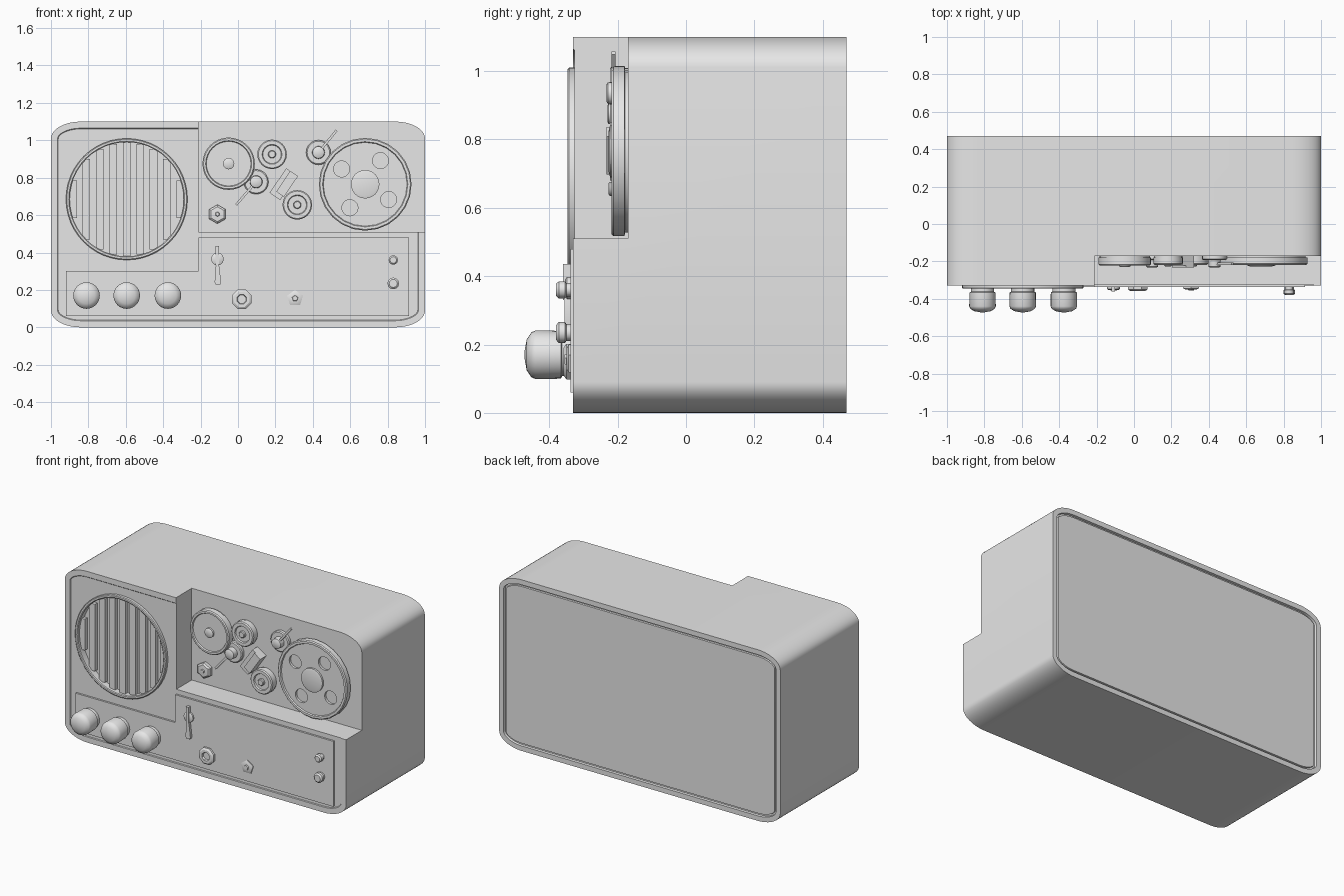
import bpy
import bmesh
from math import sin, cos, pi, radians, sqrt
from mathutils import Vector

cube = bpy.data.objects.get("Cube")
if cube:
    bpy.data.objects.remove(cube, do_unlink=True)

grey = bpy.data.materials.new("light_grey")
grey.use_nodes = True
grey.diffuse_color = (0.8, 0.8, 0.8, 1)
for node in grey.node_tree.nodes:
    if node.type == 'BSDF_PRINCIPLED':
        node.inputs["Base Color"].default_value = (0.8, 0.8, 0.8, 1)


def smooth(obj, angle=35):
    bpy.ops.object.select_all(action='DESELECT')
    obj.select_set(True)
    bpy.context.view_layer.objects.active = obj
    bpy.ops.object.shade_smooth_by_angle(angle=radians(angle))


def finish(name, bm):
    bmesh.ops.recalc_face_normals(bm, faces=bm.faces[:])
    mesh = bpy.data.meshes.new(name)
    bm.to_mesh(mesh)
    bm.free()
    mesh.materials.append(grey)
    obj = bpy.data.objects.new(name, mesh)
    bpy.context.collection.objects.link(obj)
    smooth(obj)
    return obj


def prism_mesh(points, back, front):
    """Outline in x and z, extruded along y."""
    bm = bmesh.new()
    face = bm.faces.new([bm.verts.new((x, back, z)) for x, z in points])
    made = bmesh.ops.extrude_face_region(bm, geom=[face])["geom"]
    verts = [v for v in made if isinstance(v, bmesh.types.BMVert)]
    bmesh.ops.translate(bm, verts=verts, vec=(0, front - back, 0))
    bmesh.ops.recalc_face_normals(bm, faces=bm.faces[:])
    return bm


def prism(name, points, back, front):
    return finish(name, prism_mesh(points, back, front))


def box(name, x0, x1, z0, z1, back, front):
    return prism(name, [(x0, z0), (x1, z0), (x1, z1), (x0, z1)], back, front)


def bar(name, start, end, width, back, front):
    """Straight bar between two points in x and z."""
    a, b = Vector(start), Vector(end)
    d = (b - a).normalized() * width / 2
    n = Vector((-d.y, d.x))
    return prism(name, [a + n, a - n, b - n, b + n], back, front)


def lathe(name, x, z, profile, sides=32, turn=0.0):
    """Turned part about the y direction; profile holds radius and y, back to front."""
    bm = bmesh.new()
    rings = []
    for r, y in profile:
        angles = [turn + 2 * pi * i / sides for i in range(sides)]
        rings.append([bm.verts.new((x + r * cos(a), y, z + r * sin(a))) for a in angles])
    for low, high in zip(rings, rings[1:]):
        for i in range(sides):
            j = (i + 1) % sides
            bm.faces.new((low[i], low[j], high[j], high[i]))
    bm.faces.new(rings[0])
    bm.faces.new(rings[-1])
    return finish(name, bm)


def cut(obj, cutter):
    cutter.hide_render = True
    mod = obj.modifiers.new("cut", 'BOOLEAN')
    mod.operation = 'DIFFERENCE'
    mod.solver = 'EXACT'
    mod.object = cutter
    bpy.context.view_layer.objects.active = obj
    bpy.ops.object.modifier_apply(modifier=mod.name)
    bpy.data.objects.remove(cutter, do_unlink=True)


# Cabinet: rounded block with a lipped front and a grooved back panel
FRONT, BACK, DECK, TOP = -0.33, 0.47, -0.17, 1.1
RX, RZ, STEPS = 0.16, 0.09, 10
outline = []
for quarter, (sx, sz) in enumerate([(1, 1), (-1, 1), (-1, -1), (1, -1)]):
    for i in range(STEPS + 1):
        a = (quarter + i / STEPS) * pi / 2
        outline.append((sx * (1 - RX) + RX * cos(a),
                        TOP / 2 + sz * (TOP / 2 - RZ) + RZ * sin(a)))
bm = prism_mesh(outline, BACK, FRONT)


def inset(side, width, depth):
    bm.faces.ensure_lookup_table()
    face = max(bm.faces, key=lambda f: f.normal.y * side * f.calc_area())
    bmesh.ops.inset_region(bm, faces=[face], thickness=width, depth=depth)
    bm.normal_update()


inset(1, 0.032, 0)
inset(1, 0.002, -0.015)
inset(1, 0.01, 0)
inset(1, 0.002, 0.01)
inset(-1, 0.035, 0)
inset(-1, 0.004, -0.004)
cabinet = finish("cabinet", bm)
cut(cabinet, box("deck_cutter", -0.21, 1.2, 0.51, 1.3, DECK, -0.6))

# Speaker: round recess, ring and vertical slats
SX, SZ, SR = -0.595, 0.685, 0.305
cut(cabinet, lathe("speaker_cutter", SX, SZ, [(SR, -0.27), (SR, -0.5)], 48))
smooth(cabinet)
lathe("speaker_ring", SX, SZ, [(0.325, -0.3), (0.325, -0.342), (0.32, -0.346),
                               (0.31, -0.346), (SR, -0.342), (SR, -0.275)], 48)
for i in range(-4, 5):
    x = SX + i * 0.072
    h = sqrt(SR ** 2 - (abs(i) * 0.072) ** 2)
    box("speaker_slat", x - 0.021, x + 0.021, SZ - h, SZ + h, -0.268, -0.325)

# Control panel: stepped plate below the speaker and deck
prism("control_panel", [(-0.92, 0.06), (0.915, 0.06), (0.915, 0.48),
                        (-0.21, 0.48), (-0.21, 0.3), (-0.92, 0.3)], -0.32, -0.338)

# Three large knobs
for x in (-0.81, -0.595, -0.375):
    lathe("large_knob", x, 0.17, [(0.062, -0.33), (0.062, -0.362), (0.07, -0.366),
                                  (0.071, -0.44), (0.066, -0.452), (0.045, -0.466),
                                  (0.012, -0.472)], 24)

# Key in its lock
lathe("key_lock", -0.11, 0.365, [(0.034, -0.33), (0.034, -0.348), (0.028, -0.352)], 12)
bar("key_blade", (-0.11, 0.435), (-0.11, 0.33), 0.018, -0.335, -0.36)
prism("key_handle", [(-0.118, 0.34), (-0.102, 0.34), (-0.09, 0.24),
                     (-0.095, 0.23), (-0.12, 0.23), (-0.125, 0.24)], -0.335, -0.355)

# Socket, five-sided nut and two buttons
lathe("socket", 0.02, 0.15, [(0.056, -0.33), (0.056, -0.35), (0.044, -0.358),
                             (0.028, -0.358), (0.024, -0.345)], 8, pi / 8)
lathe("five_sided_nut", 0.305, 0.155, [(0.045, -0.33), (0.045, -0.344), (0.032, -0.35),
                                       (0.017, -0.35), (0.015, -0.356)], 5, pi / 2)
for z, r in ((0.36, 0.025), (0.235, 0.031)):
    lathe("button", 0.83, z, [(r * 0.8, -0.33), (r * 0.8, -0.35), (r, -0.354),
                              (r, -0.372), (r * 0.7, -0.38)], 12)


# Reels and rollers on the deck
def reel(name, x, z, r, rim, hub, top, sides):
    return lathe(name, x, z, [(r * 0.96, DECK + 0.01), (r * 0.96, DECK - 0.008),
                              (r, DECK - 0.01), (r, top + 0.006), (r - 0.006, top),
                              (r - rim, top), (r - rim - 0.004, top + 0.008),
                              (hub, top + 0.008), (hub, top - 0.004),
                              (hub * 0.8, top - 0.008)], sides)


big_reel = reel("big_reel", 0.68, 0.765, 0.248, 0.02, 0.076, -0.218, 24)
for i in range(4):
    a = radians(57 + 90 * i)
    cut(big_reel, lathe("hole_cutter", 0.68 + 0.15 * cos(a), 0.765 + 0.15 * sin(a),
                        [(0.043, -0.195), (0.043, -0.3)], 20))
smooth(big_reel)
reel("medium_reel", -0.05, 0.875, 0.14, 0.017, 0.03, -0.222, 32)
for x, z in ((0.182, 0.925), (0.317, 0.655)):
    reel("small_roller", x, z, 0.079, 0.026, 0.021, -0.218, 24)

# Arms with pivots
for (x, z), end in (((0.43, 0.935), (0.527, 1.053)), ((0.097, 0.778), (-0.01, 0.655))):
    lathe("arm_pivot", x, z, [(0.066, -0.16), (0.066, -0.188), (0.06, -0.193), (0.034, -0.193),
                              (0.032, -0.228), (0.026, -0.232)], 20)
    bar("arm", (x, z), end, 0.013, -0.206, -0.218)

# Tape head block and hex nut
bar("tape_head", (0.197, 0.7), (0.287, 0.83), 0.07, -0.16, -0.222)
bar("tape_head_cover", (0.225, 0.712), (0.3, 0.822), 0.05, -0.16, -0.232)
lathe("hex_nut", -0.11, 0.605, [(0.051, -0.16), (0.051, -0.19), (0.04, -0.198),
                                (0.013, -0.2), (0.01, -0.206)], 6, pi / 6)
